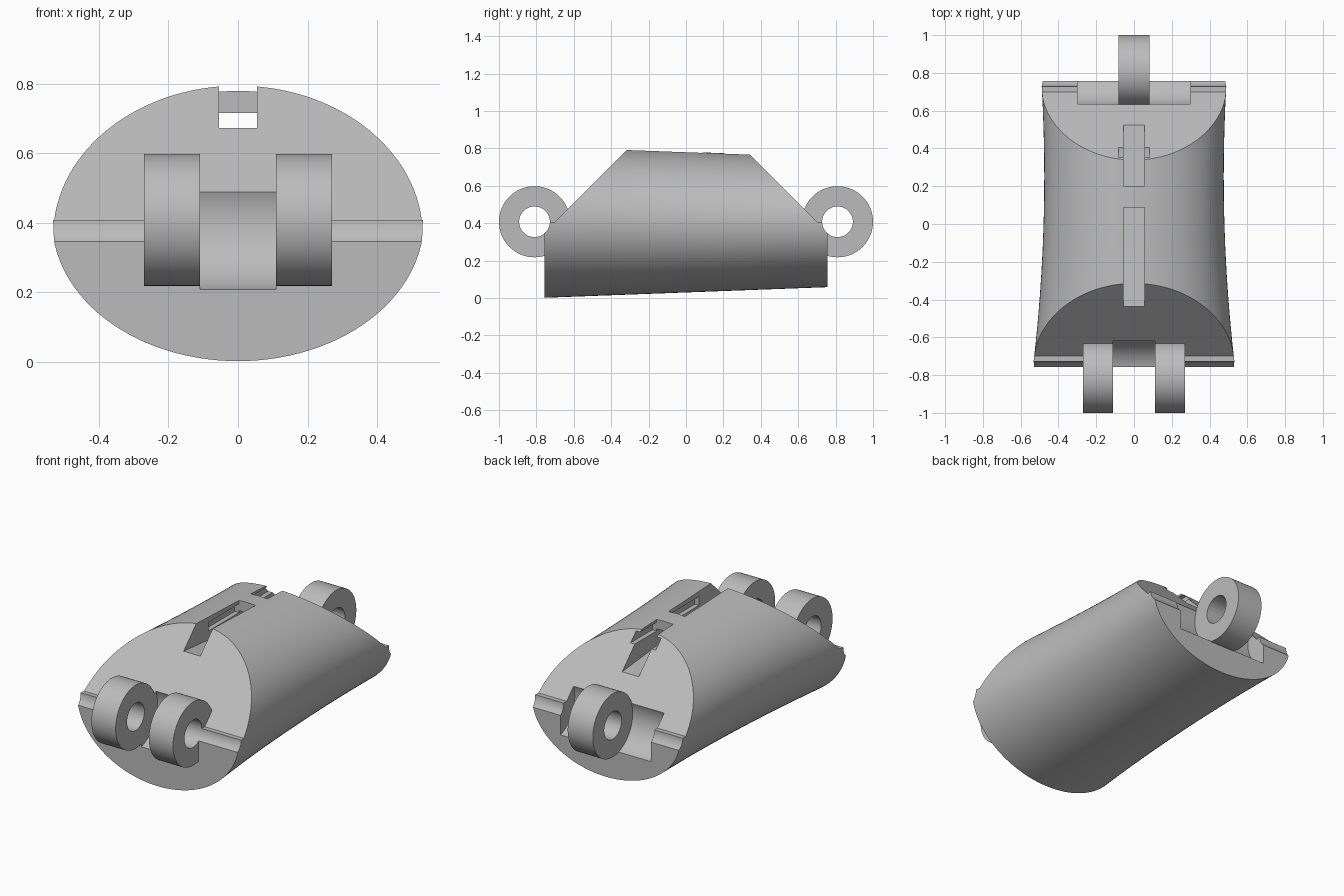
import bpy, bmesh, math

cube = bpy.data.objects.get("Cube")
if cube:
    bpy.data.objects.remove(cube, do_unlink=True)

FRONT, BACK = -0.757, 0.757      # end faces of the shell
AXIS_Z = 0.408                   # hinge axis height
HINGE_Y = 0.81                   # hinge axis distance from the middle
RING_R, HOLE_R = 0.19, 0.082

grey = bpy.data.materials.new("plain grey")
grey.use_nodes = True
tone = (0.5, 0.5, 0.5, 1)
grey.diffuse_color = tone
grey.node_tree.nodes["Principled BSDF"].inputs["Base Color"].default_value = tone


def loft(name, sections):
    """Skin equal-length closed sections and cap both ends."""
    bm = bmesh.new()
    rings = [[bm.verts.new(p) for p in s] for s in sections]
    n = len(rings[0])
    for a, b in zip(rings, rings[1:]):
        for i in range(n):
            j = (i + 1) % n
            bm.faces.new((a[i], a[j], b[j], b[i]))
    bm.faces.new(rings[0])
    bm.faces.new(rings[-1])
    bmesh.ops.recalc_face_normals(bm, faces=bm.faces)
    mesh = bpy.data.meshes.new(name)
    bm.to_mesh(mesh)
    bm.free()
    mesh.materials.append(grey)
    ob = bpy.data.objects.new(name, mesh)
    bpy.context.collection.objects.link(ob)
    return ob


def prism(name, profile, x0, x1):
    """Extrude a (y, z) profile from x0 to x1."""
    return loft(name, [[(x, y, z) for y, z in profile] for x in (x0, x1)])


def circle(y, r, n=72):
    return [(y + r * math.cos(math.tau * i / n), AXIS_Z + r * math.sin(math.tau * i / n))
            for i in range(n)]


def combine(target, tool, operation):
    mod = target.modifiers.new("combine", 'BOOLEAN')
    mod.operation = operation
    mod.solver = 'EXACT'
    mod.object = tool
    bpy.context.view_layer.objects.active = target
    bpy.ops.object.modifier_apply(modifier=mod.name)
    bpy.data.objects.remove(tool, do_unlink=True)


def cut(profile, x0, x1):
    combine(body, prism("cutter", profile, x0, x1), 'DIFFERENCE')


def box(y0, y1, z0, z1):
    return [(y0, z0), (y1, z0), (y1, z1), (y0, z1)]


# Tapered oval shell, waisted towards the back
def oval(y, n=112):
    w = 0.475 + 0.059 * (y - 0.25) ** 2
    h = 0.376 - 0.0375 * y
    return [(w * math.cos(math.tau * i / n), y, 0.406 + h * math.sin(math.tau * i / n))
            for i in range(n)]


STEPS = 12
body = loft("finger_segment", [oval(FRONT + (BACK - FRONT) * i / STEPS) for i in range(STEPS + 1)])

# Sloped upper ends with a narrow ledge
for s in (-1, 1):
    cut([(s * 1.0, AXIS_Z), (s * 0.70, AXIS_Z), (s * 0.2, AXIS_Z + 0.5), (s * 1.0, AXIS_Z + 0.5)],
        -0.8, 0.8)

# Round clearances beside the hinge rings
cut(circle(-HINGE_Y, 0.207), -0.11, 0.11)
for x0, x1 in ((-0.30, -0.083), (0.083, 0.30)):
    cut(circle(HINGE_Y, 0.187), x0, x1)

# Hinge rings: two in front, one behind
for y, x0, x1 in ((-HINGE_Y, -0.27, -0.11), (-HINGE_Y, 0.11, 0.27), (HINGE_Y, -0.083, 0.083)):
    combine(body, prism("hinge_ring", circle(y, RING_R), x0, x1), 'UNION')

# Pin holes running across the full width
for y in (-HINGE_Y, HINGE_Y):
    cut(circle(y, HOLE_R), -0.8, 0.8)

# Cord channel along the top, passing under a bridge
cut([(-0.6, 0.697), (-0.435, 0.672), (0.525, 0.583), (0.7, 0.567),
     (0.7, 0.9), (0.2, 0.9), (0.2, 0.716), (0.087, 0.716), (0.087, 0.9), (-0.6, 0.9)],
    -0.055, 0.055)

# Undercut side grooves in the channel
for y0, y1 in ((-0.2, 0.087), (0.2, 0.5)):
    cut(box(y0, y1, 0.703, 0.755), -0.083, 0.083)

bpy.ops.object.select_all(action='DESELECT')
body.select_set(True)
bpy.context.view_layer.objects.active = body
bpy.ops.object.shade_smooth_by_angle(angle=math.radians(25))
